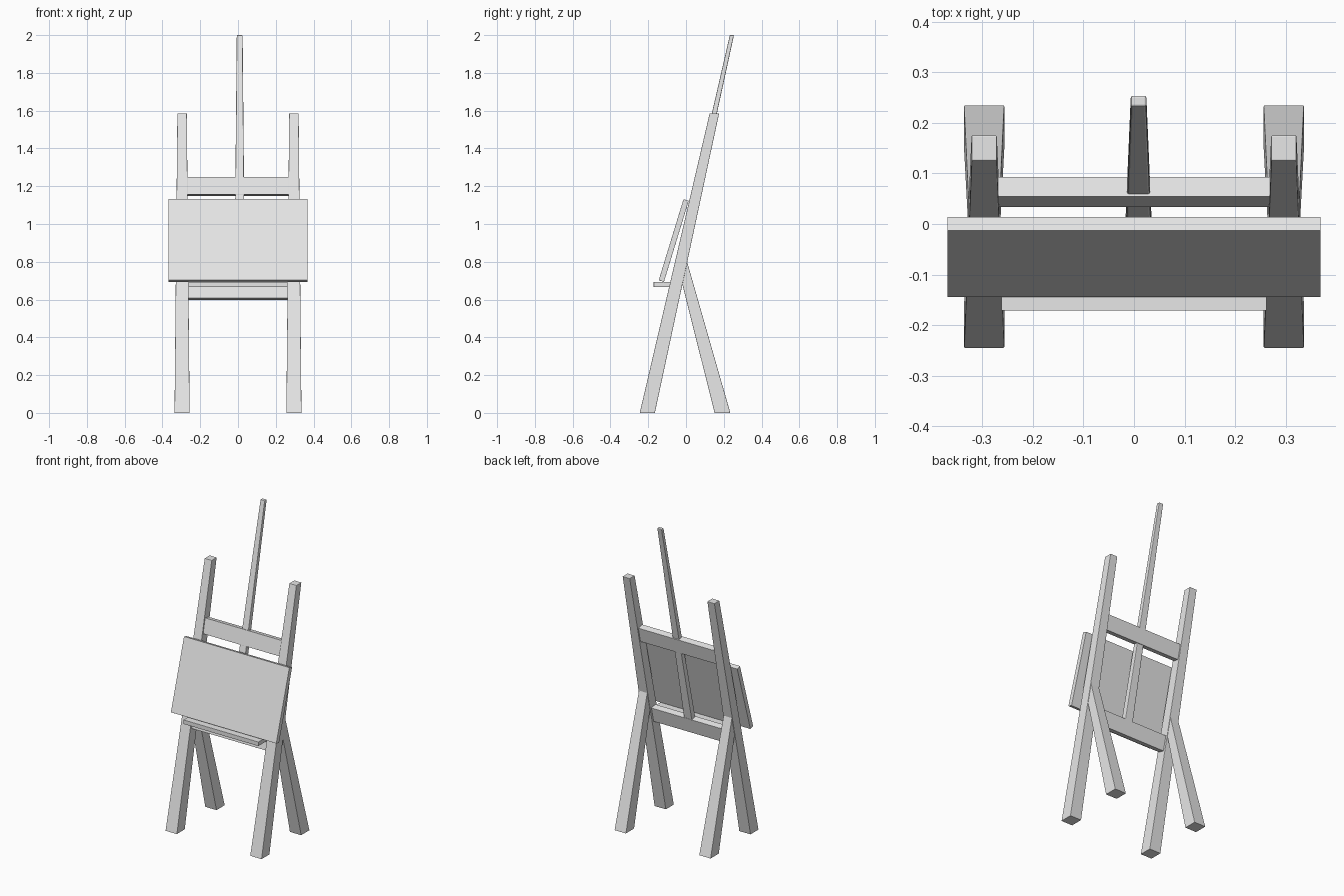
import bpy, bmesh, math
from mathutils import Vector

cube = bpy.data.objects.get("Cube")
if cube:
    bpy.data.objects.remove(cube, do_unlink=True)

# Single plain grey finish
grey = bpy.data.materials.new("light_grey")
grey.use_nodes = True
colour = (0.8, 0.8, 0.8, 1)
grey.diffuse_color = colour
grey.node_tree.nodes["Principled BSDF"].inputs["Base Color"].default_value = colour


def add_part(name, bm, bevel):
    bmesh.ops.recalc_face_normals(bm, faces=bm.faces)
    mesh = bpy.data.meshes.new(name)
    bm.to_mesh(mesh)
    bm.free()
    mesh.materials.append(grey)
    obj = bpy.data.objects.new(name, mesh)
    bpy.context.collection.objects.link(obj)
    mod = obj.modifiers.new("softened_edges", "BEVEL")
    mod.width = bevel
    mod.segments = 2
    return obj


def beam(name, bottom, bottom_size, top, top_size, bevel=0.002):
    """Tapered beam whose two ends are cut level."""
    bm = bmesh.new()
    bmesh.ops.create_cube(bm, size=1)
    for v in bm.verts:
        centre, size = (top, top_size) if v.co.z > 0 else (bottom, bottom_size)
        v.co = Vector(centre) + Vector((v.co.x * size[0], v.co.y * size[1], 0))
    return add_part(name, bm, bevel)


def slab(name, centre, size, lean=0.0, bevel=0.001):
    """Box that leans back by the given angle."""
    bm = bmesh.new()
    bmesh.ops.create_cube(bm, size=1)
    bmesh.ops.scale(bm, vec=size, verts=bm.verts)
    obj = add_part(name, bm, bevel)
    obj.location = centre
    obj.rotation_euler.x = -lean
    return obj


SLOPE = 0.224
LEAN = math.atan(SLOPE)


def frame_y(z):
    return -0.205 + SLOPE * z


# Front uprights and rear props
for side, s in (("left", 1), ("right", -1)):
    beam("front_leg_" + side, (s * 0.296, frame_y(0), 0), (0.08, 0.08),
         (s * 0.296, frame_y(1.585), 1.585), (0.05, 0.05))
    beam("rear_leg_" + side, (s * 0.296, 0.193, 0), (0.08, 0.083),
         (s * 0.296, -0.026, 0.815), (0.058, 0.055))

# Crossbars between the uprights
for name, z in (("upper_crossbar", 1.199), ("lower_crossbar", 0.649)):
    slab(name, (0, frame_y(z), z), (0.55, 0.04, 0.095), LEAN)

# Centre mast
beam("mast", (0.009, frame_y(0.66), 0.66), (0.056, 0.038),
     (0.009, frame_y(2.0), 2.0), (0.031, 0.022), 0.004)

# Ledge and the leaning board
slab("ledge", (0, -0.12, 0.68), (0.524, 0.102, 0.026))
slab("board", (0, -0.065, 0.9125), (0.737, 0.029, 0.449), math.radians(17))
